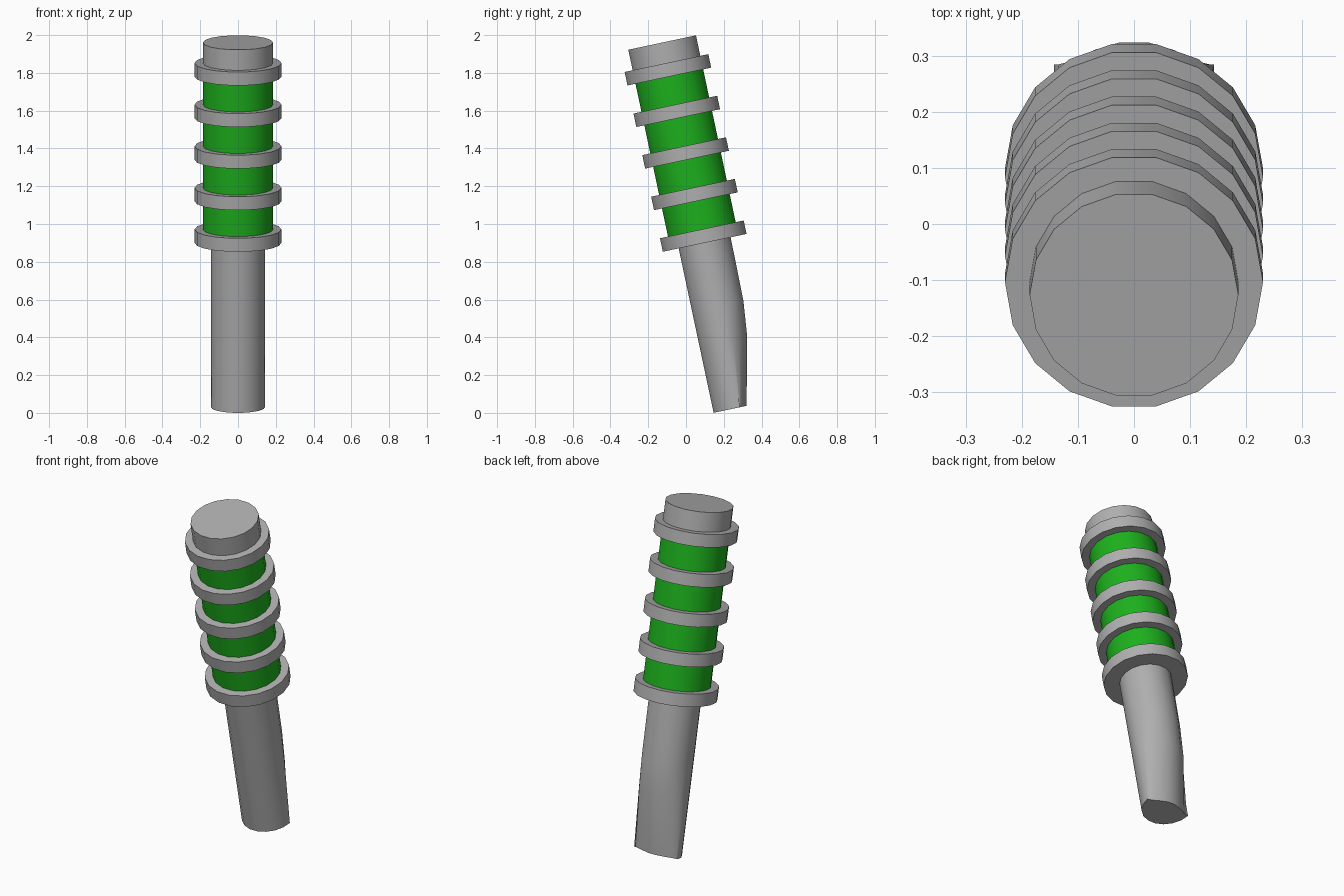
import bpy
import bmesh
import math
from mathutils import Matrix, Vector

SIDES = 18
LEAN = math.radians(12)
HANDLE_R, CORE_R, RING_R = 0.143, 0.186, 0.23
RING_START, RING_STEP, RING_H, RING_COUNT = 0.89, 0.225, 0.073, 5
CAP_TOP = 1.974

# Every part is lofted along one leaning axis that starts at the handle's foot
AXIS = Matrix.Translation((0, 0.284, HANDLE_R * math.sin(LEAN))) @ Matrix.Rotation(LEAN, 4, 'X')

default_cube = bpy.data.objects.get("Cube")
if default_cube:
    bpy.data.objects.remove(default_cube, do_unlink=True)


def make_material(name, color):
    mat = bpy.data.materials.new(name)
    mat.use_nodes = True
    mat.diffuse_color = color
    mat.node_tree.nodes["Principled BSDF"].inputs["Base Color"].default_value = color
    return mat


def loft(name, radius, sections, material):
    """Closed tube; each section is (distance along axis, back depth, back pinch)."""
    bm = bmesh.new()
    loops = []
    for height, back, pinch in sections:
        loop = []
        for i in range(SIDES):
            a = math.tau * i / SIDES
            s = math.sin(a)
            y = back * s ** pinch if s > 0 else radius * s
            loop.append(bm.verts.new(Vector((radius * math.cos(a), y, height))))
        loops.append(loop)
    for low, high in zip(loops, loops[1:]):
        for i in range(SIDES):
            j = (i + 1) % SIDES
            bm.faces.new((low[i], low[j], high[j], high[i]))
    bm.faces.new(reversed(loops[0]))
    bm.faces.new(loops[-1])
    mesh = bpy.data.meshes.new(name)
    bm.to_mesh(mesh)
    bm.free()
    obj = bpy.data.objects.new(name, mesh)
    bpy.context.collection.objects.link(obj)
    obj.matrix_world = AXIS
    mesh.materials.append(material)
    bpy.ops.object.select_all(action='DESELECT')
    obj.select_set(True)
    bpy.context.view_layer.objects.active = obj
    bpy.ops.object.shade_smooth_by_angle(angle=math.radians(35))


def tube(name, radius, start, end, material):
    loft(name, radius, [(start, radius, 1), (end, radius, 1)], material)


green = make_material("green", (0.012, 0.44, 0.012, 1))
metal = make_material("dark_grey", (0.43, 0.43, 0.43, 1))

# Handle, flattened at the back and pinched at its foot
loft("handle", HANDLE_R, [(0, 0.04, 4), (0.36, 0.119, 1), (0.55, 0.139, 1),
                          (RING_START + RING_H / 2, HANDLE_R, 1)], metal)

# Collars with a green section between each pair
for n in range(RING_COUNT):
    base = RING_START + n * RING_STEP
    tube(f"collar_{n + 1}", RING_R, base, base + RING_H, metal)
    if n < RING_COUNT - 1:
        tube(f"green_section_{n + 1}", CORE_R, base + RING_H / 2,
             base + RING_STEP + RING_H / 2, green)

# End cap above the last collar
tube("end_cap", CORE_R, base + RING_H / 2, CAP_TOP, metal)
